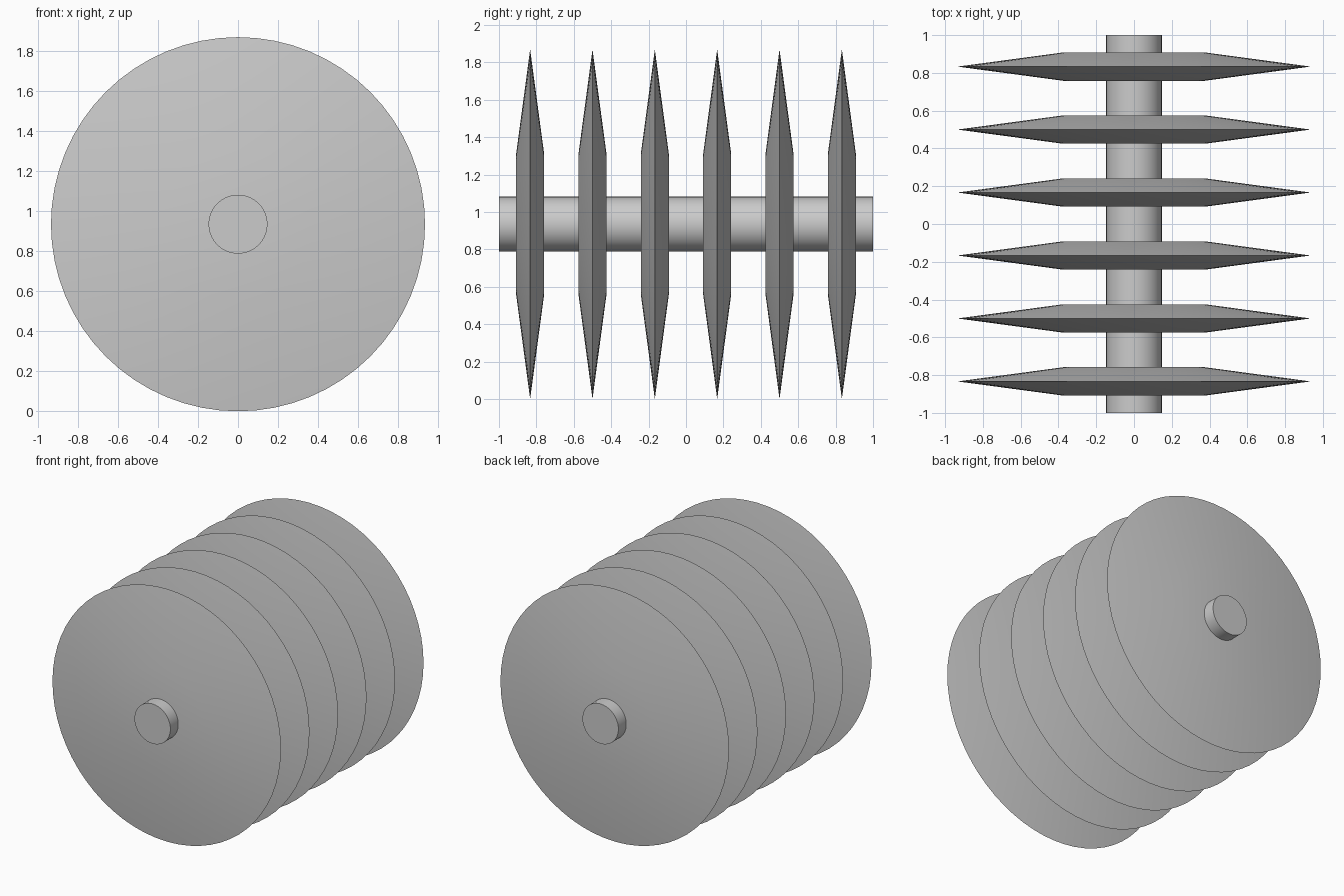
import bpy
import bmesh
from math import radians
from mathutils import Matrix, Vector

AXIS_Z = 0.935
SEGMENTS = 64

cube = bpy.data.objects.get("Cube")
if cube:
    bpy.data.objects.remove(cube, do_unlink=True)

# One plain grey for every part
grey = bpy.data.materials.new("plain_grey")
grey.use_nodes = True
colour = (0.6, 0.6, 0.6, 1)
grey.diffuse_color = colour
grey.node_tree.nodes["Principled BSDF"].inputs["Base Color"].default_value = colour


def lathe(name, profile, y):
    """Turn a (radius, y) profile about the y axis and cap both ends."""
    bm = bmesh.new()
    verts = [bm.verts.new((r, h, 0)) for r, h in profile]
    edges = [bm.edges.new(pair) for pair in zip(verts, verts[1:])]
    bmesh.ops.spin(bm, geom=verts + edges, cent=(0, 0, 0), axis=(0, 1, 0),
                   angle=radians(360), steps=SEGMENTS, use_merge=True)
    bmesh.ops.remove_doubles(bm, verts=bm.verts, dist=0.0001)
    bmesh.ops.holes_fill(bm, edges=[e for e in bm.edges if e.is_boundary], sides=0)
    bmesh.ops.recalc_face_normals(bm, faces=bm.faces)
    mesh = bpy.data.meshes.new(name)
    bm.to_mesh(mesh)
    bm.free()
    mesh.materials.append(grey)
    obj = bpy.data.objects.new(name, mesh)
    obj.location = (0, y, AXIS_Z)
    bpy.context.collection.objects.link(obj)
    bpy.ops.object.select_all(action="DESELECT")
    obj.select_set(True)
    bpy.context.view_layer.objects.active = obj
    bpy.ops.object.shade_smooth_by_angle(angle=radians(30))
    return obj


# Central shaft
lathe("shaft", [(0.147, -1), (0.147, 1)], 0)

# Six sharp-rimmed discs with flat hubs, evenly spaced along the shaft
disc_profile = [(0.375, -0.075), (0.935, 0), (0.375, 0.075)]
for i in range(6):
    lathe(f"disc_{i + 1}", disc_profile, (i - 2.5) / 3)
